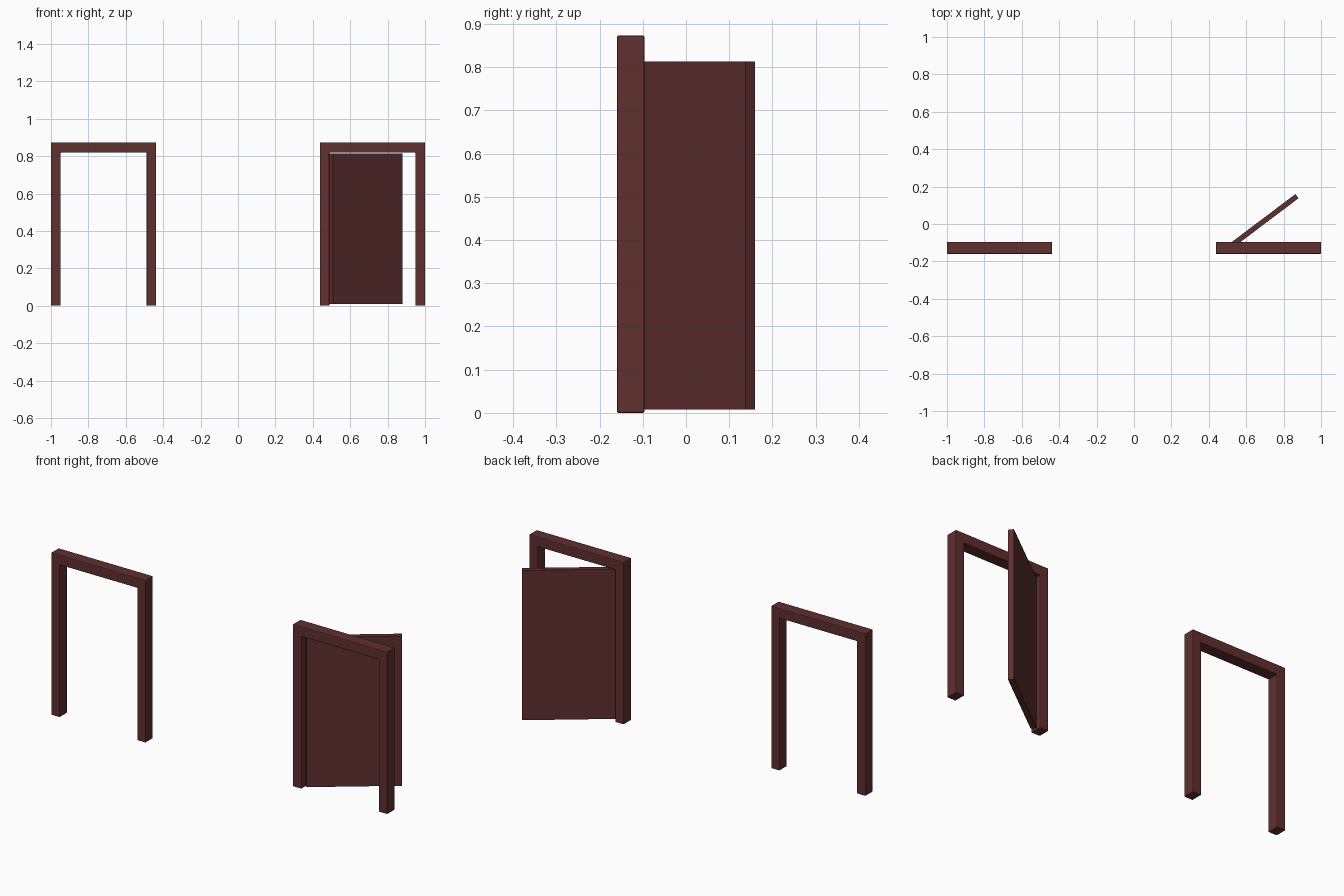
import bpy, bmesh, math
from mathutils import Matrix

if "Cube" in bpy.data.objects:
    bpy.data.objects.remove(bpy.data.objects["Cube"])

wood = bpy.data.materials.new("dark_red_wood")
wood.diffuse_color = (0.118, 0.029, 0.029, 1)
wood.use_nodes = True
wood.node_tree.nodes["Principled BSDF"].inputs["Base Color"].default_value = wood.diffuse_color


def extrude_profile(name, points, direction, bevel=0.0):
    """Solid made by sweeping a flat outline along a direction."""
    bm = bmesh.new()
    face = bm.faces.new([bm.verts.new(p) for p in points])
    swept = bmesh.ops.extrude_face_region(bm, geom=[face])
    verts = [v for v in swept["geom"] if isinstance(v, bmesh.types.BMVert)]
    bmesh.ops.translate(bm, verts=verts, vec=direction)
    bmesh.ops.recalc_face_normals(bm, faces=bm.faces)
    mesh = bpy.data.meshes.new(name)
    bm.to_mesh(mesh)
    bm.free()
    mesh.materials.append(wood)
    obj = bpy.data.objects.new(name, mesh)
    bpy.context.collection.objects.link(obj)
    if bevel:
        mod = obj.modifiers.new("soft_edges", 'BEVEL')
        mod.width = bevel
        mod.segments = 2
        mod.limit_method = 'ANGLE'
    return obj


# Door frames: two posts and a lintel as one upside-down U
W, H, POST, INNER = 0.562, 0.873, 0.051, 0.819
FRONT, DEPTH = -0.16, 0.064
outline = [(0, 0), (POST, 0), (POST, INNER), (W - POST, INNER),
           (W - POST, 0), (W, 0), (W, H), (0, H)]
for name, x0 in (("empty_door_frame", -1.0), ("door_frame", 1.0 - W)):
    extrude_profile(name, [(x0 + x, FRONT, z) for x, z in outline],
                    (0, DEPTH, 0), bevel=0.004)

# Door panel: thin slab swung open about its left edge
LENGTH, THICK, BOTTOM, TOP = 0.467, 0.028, 0.008, 0.813
door = extrude_profile("door_panel",
                       [(0, 0, 0), (LENGTH, 0, 0), (LENGTH, -THICK, 0), (0, -THICK, 0)],
                       (0, 0, TOP - BOTTOM))
door.data.transform(Matrix.Translation((0.490, -0.121, BOTTOM))
                    @ Matrix.Rotation(math.radians(37), 4, 'Z'))
